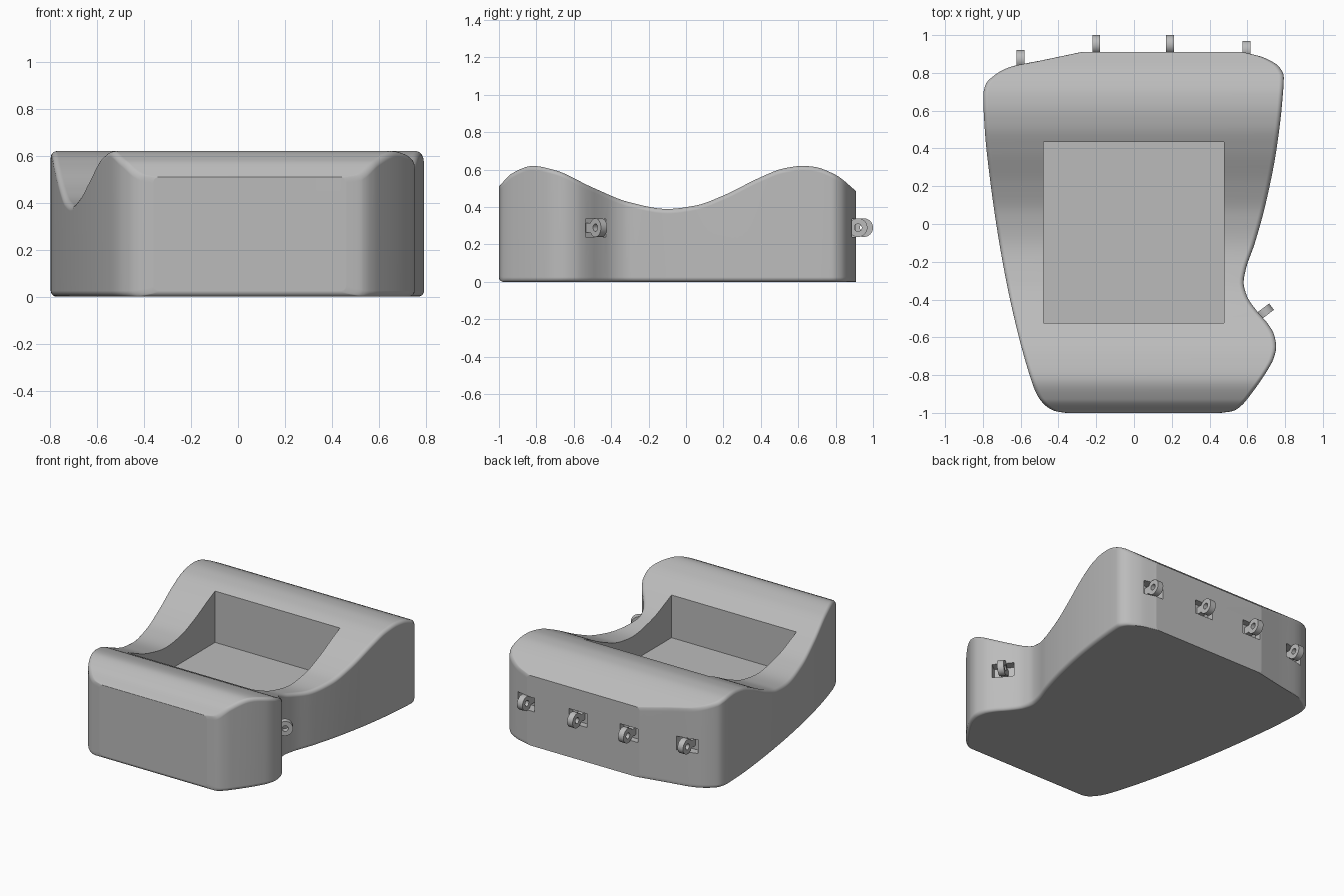
import bpy, bmesh, math
from mathutils import Matrix, Vector

cube = bpy.data.objects.get("Cube")
if cube:
    bpy.data.objects.remove(cube, do_unlink=True)

grey = bpy.data.materials.new("plain grey")
grey.use_nodes = True
COLOUR = (0.5, 0.5, 0.5, 1)
grey.diffuse_color = COLOUR
grey.node_tree.nodes["Principled BSDF"].inputs["Base Color"].default_value = COLOUR


def add_object(name, bm):
    bmesh.ops.recalc_face_normals(bm, faces=bm.faces)
    mesh = bpy.data.meshes.new(name)
    bm.to_mesh(mesh)
    bm.free()
    mesh.materials.append(grey)
    obj = bpy.data.objects.new(name, mesh)
    bpy.context.collection.objects.link(obj)
    return obj


def select(obj):
    bpy.ops.object.select_all(action='DESELECT')
    obj.select_set(True)
    bpy.context.view_layer.objects.active = obj


def smooth(obj, degrees):
    select(obj)
    bpy.ops.object.shade_smooth_by_angle(angle=math.radians(degrees))


def box(name, low, high, matrix=Matrix()):
    low, high = Vector(low), Vector(high)
    size = high - low
    bm = bmesh.new()
    bmesh.ops.create_cube(bm, size=1, matrix=matrix @ Matrix.Translation((low + high) / 2)
                          @ Matrix.Diagonal((*size, 1)))
    return add_object(name, bm)


def curve(knots):
    """Monotone cubic through (y, value) knots."""
    d = [(b[1] - a[1]) / (b[0] - a[0]) for a, b in zip(knots, knots[1:])]
    inner = [2 * p * q / (p + q) if p * q > 0 else 0 for p, q in zip(d, d[1:])]
    slopes = [d[0]] + inner + [d[-1]]

    def value(y):
        i = max(k for k in range(len(d)) if k == 0 or knots[k][0] <= y)
        (y0, v0), (y1, v1) = knots[i], knots[i + 1]
        h = y1 - y0
        t = (y - y0) / h
        return (v0 * (1 + 2 * t) * (1 - t) ** 2 + v1 * t * t * (3 - 2 * t)
                + h * t * (1 - t) * (slopes[i] * (1 - t) - slopes[i + 1] * t))
    return value


# Outline of each side and height of the wavy top, all along y
LEFT_KNOTS = [(-1, -.36), (-.99, -.42), (-.96, -.47), (-.91, -.51), (-.83, -.543), (-.45, -.645),
              (-.1, -.713), (.22, -.76), (.5, -.79), (.68, -.798), (.74, -.785), (.79, -.735),
              (.83, -.66), (.87, -.47), (.91, -.28)]
RIGHT_KNOTS = [(-1, .46), (-.99, .525), (-.96, .57), (-.92, .605), (-.76, .715), (-.71, .74),
               (-.65, .753), (-.59, .743), (-.53, .71), (-.46, .65), (-.38, .597), (-.31, .58),
               (-.24, .592), (-.1, .64), (.12, .7), (.4, .755), (.65, .785), (.78, .793),
               (.83, .77), (.88, .69), (.91, .58)]
TOP_KNOTS = [(-1, .51), (-.93, .58), (-.82, .62), (-.7, .597), (-.5, .505), (-.3, .425),
             (-.1, .39), (.05, .408), (.2, .462), (.4, .56), (.52, .606), (.62, .62),
             (.68, .616), (.8, .572), (.91, .485)]
left_x, right_x, top_z = curve(LEFT_KNOTS), curve(RIGHT_KNOTS), curve(TOP_KNOTS)
FRONT, BACK, FILLET = -1, .91, .025


def section(y):
    """Rounded cross-section of the body at y."""
    lift = 0
    if y - FRONT < FILLET:
        lift = FILLET - math.sqrt(FILLET ** 2 - (FILLET - (y - FRONT)) ** 2)
    x0, x1, z0, z1 = left_x(y), right_x(y), lift, top_z(y)
    corners = [(x1, z1, 0), (x0, z1, 1), (x0, z0, 2), (x1, z0, 3)]
    points = []
    for x, z, quarter in corners:
        cx = x + (FILLET if x == x0 else -FILLET)
        cz = z + (FILLET if z == z0 else -FILLET)
        for k in range(6):
            a = (quarter + k / 5) * math.pi / 2
            points.append((cx + FILLET * math.cos(a), y, cz + FILLET * math.sin(a)))
    return points


# Body lofted from front to back, with closer sections at the ends
STEPS = 110
bm = bmesh.new()
rings = []
for i in range(STEPS + 1):
    y = FRONT + (BACK - FRONT) * (1 - math.cos(math.pi * i / STEPS)) / 2
    rings.append([bm.verts.new(p) for p in section(y)])
for a, b in zip(rings, rings[1:]):
    for i in range(len(a)):
        j = (i + 1) % len(a)
        bm.faces.new((a[i], a[j], b[j], b[i]))
bm.faces.new(rings[0])
bm.faces.new(rings[-1])
body = add_object("body", bm)

# Strap loops: position and turn about z; local +y points outward
LOOP_Z = .29
loops = [(-.6, .87, 0), (-.2, .95, 0), (.19, .95, 0), (.595, .92, 0),
         (.688, -.468, math.radians(-53))]
frames = [Matrix.Translation((x, y, LOOP_Z)) @ Matrix.Rotation(turn, 4, 'Z')
          for x, y, turn in loops]

# Pocket in the top and recesses behind the loops
cutters = [box("pocket_cutter", (-.48, -.523, .22), (.477, .435, 1))]
cutters += [box("recess_cutter", (-.07, -.085, -.05), (.07, .06, .045), m) for m in frames]
for cutter in cutters:
    cutter.hide_render = True
    mod = body.modifiers.new("cut", 'BOOLEAN')
    mod.operation, mod.solver, mod.object = 'DIFFERENCE', 'EXACT', cutter
    select(body)
    bpy.ops.object.modifier_apply(modifier=mod.name)
    bpy.data.objects.remove(cutter, do_unlink=True)
smooth(body, 28)
weighted = body.modifiers.new("even shading", 'WEIGHTED_NORMAL')
weighted.keep_sharp = True


def strap_loop(matrix):
    """Flat ring with its axis along local x."""
    sides, half, outer, inner = 32, .021, .05, .02
    bm = bmesh.new()
    profile = [(-half, outer), (half, outer), (half, inner), (-half, inner)]
    rows = []
    for i in range(sides):
        a = 2 * math.pi * i / sides
        rows.append([bm.verts.new(matrix @ Vector((x, r * math.cos(a), r * math.sin(a))))
                     for x, r in profile])
    for i in range(sides):
        a, b = rows[i], rows[(i + 1) % sides]
        for k in range(4):
            bm.faces.new((a[k], a[(k + 1) % 4], b[(k + 1) % 4], b[k]))
    smooth(add_object("strap_loop", bm), 30)


for (x, y, turn), m in zip(loops, frames):
    strap_loop(m)
    # Stem joining the loop to its recess
    box("loop_stem", (-.021, -.09, -.025), (.021, -.03, .025), m)
